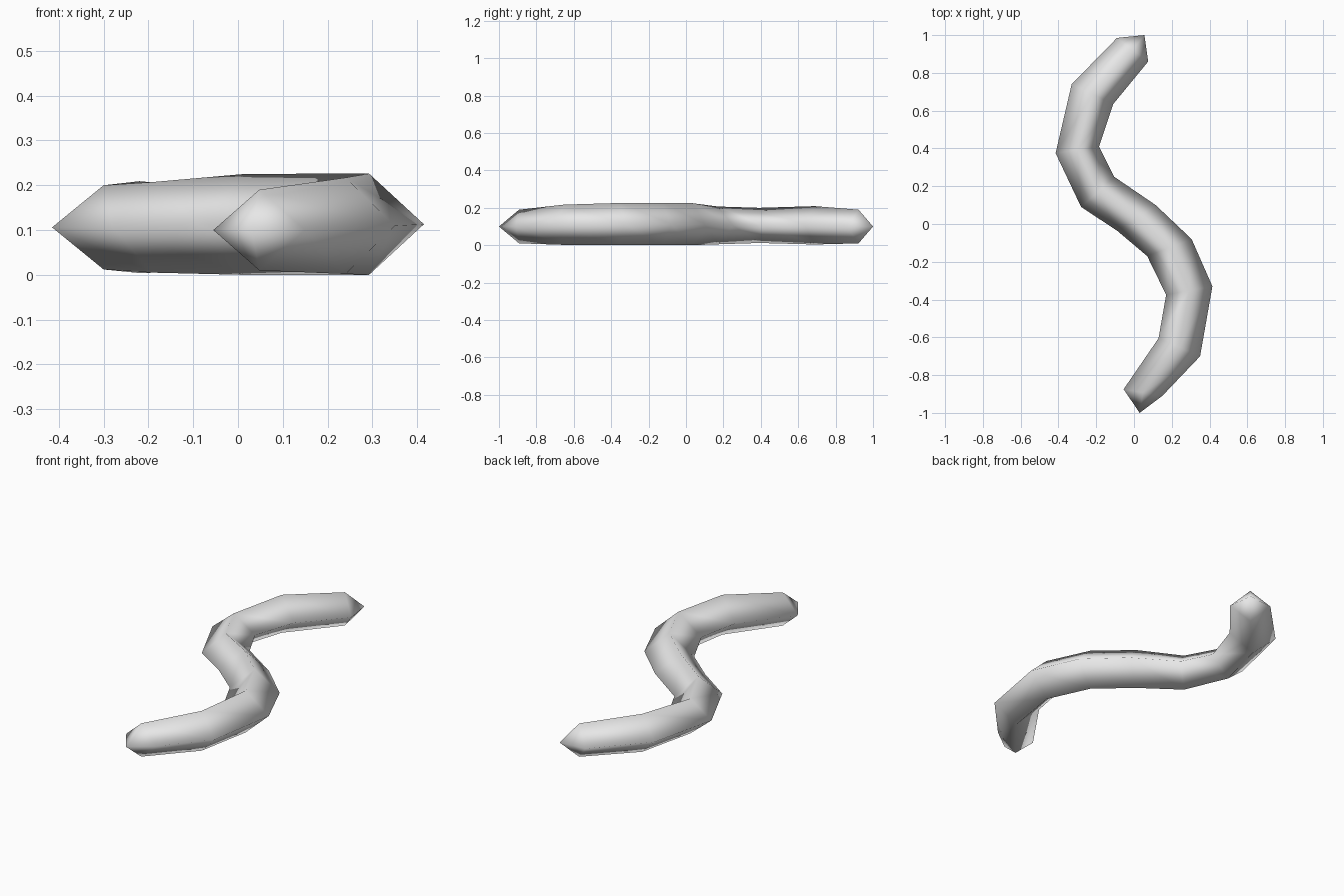
import bpy
import bmesh
from mathutils import Vector

default_cube = bpy.data.objects.get("Cube")
if default_cube:
    bpy.data.objects.remove(default_cube, do_unlink=True)


def make_material(name, colour):
    material = bpy.data.materials.new(name)
    material.use_nodes = True
    material.diffuse_color = colour
    material.node_tree.nodes["Principled BSDF"].inputs["Base Color"].default_value = colour
    return material


def diamond_ring(bm, left, right, bottom, top):
    """Four-sided cross-section between two side points."""
    middle = (bottom + top) / 2
    side_a = Vector((*left, middle))
    side_b = Vector((*right, middle))
    centre = (side_a + side_b) / 2
    corners = (side_a, Vector((centre.x, centre.y, top)),
               side_b, Vector((centre.x, centre.y, bottom)))
    return [bm.verts.new(corner) for corner in corners]


def close_end(bm, ring, tip):
    """Pointed cap over an end ring."""
    point = bm.verts.new(tip)
    for a, b in zip(ring, ring[1:] + ring[:1]):
        bm.faces.new((a, b, point))


# Stations along the winding body: left side, right side, bottom, top
stations = [
    ((-0.055, -0.875), (0.15, -0.91), 0.01, 0.19),
    ((0.13, -0.605), (0.35, -0.70), 0.002, 0.217),
    ((0.17, -0.375), (0.415, -0.33), 0.0, 0.226),
    ((0.07, -0.17), (0.305, -0.08), 0.0, 0.226),
    ((-0.09, -0.035), (0.115, 0.10), 0.0, 0.225),
    ((-0.28, 0.09), (-0.105, 0.25), 0.005, 0.207),
    ((-0.415, 0.375), (-0.185, 0.41), 0.012, 0.20),
    ((-0.33, 0.74), (-0.11, 0.635), 0.004, 0.209),
    ((-0.09, 0.985), (0.075, 0.86), 0.01, 0.19),
]

# Winding body, bridged from ring to ring
bm = bmesh.new()
rings = [diamond_ring(bm, *station) for station in stations]
for ring, following in zip(rings, rings[1:]):
    for i in range(4):
        j = (i + 1) % 4
        bm.faces.new((ring[i], ring[j], following[j], following[i]))

# Pointed front and back ends
close_end(bm, rings[0], (0.03, -1.0, 0.1))
close_end(bm, rings[-1], (0.055, 1.0, 0.1))

bmesh.ops.recalc_face_normals(bm, faces=bm.faces)
for face in bm.faces:
    face.smooth = True

mesh = bpy.data.meshes.new("winding_body")
bm.to_mesh(mesh)
bm.free()
mesh.materials.append(make_material("light grey", (0.8, 0.8, 0.8, 1)))
body = bpy.data.objects.new("winding_body", mesh)
bpy.context.collection.objects.link(body)
